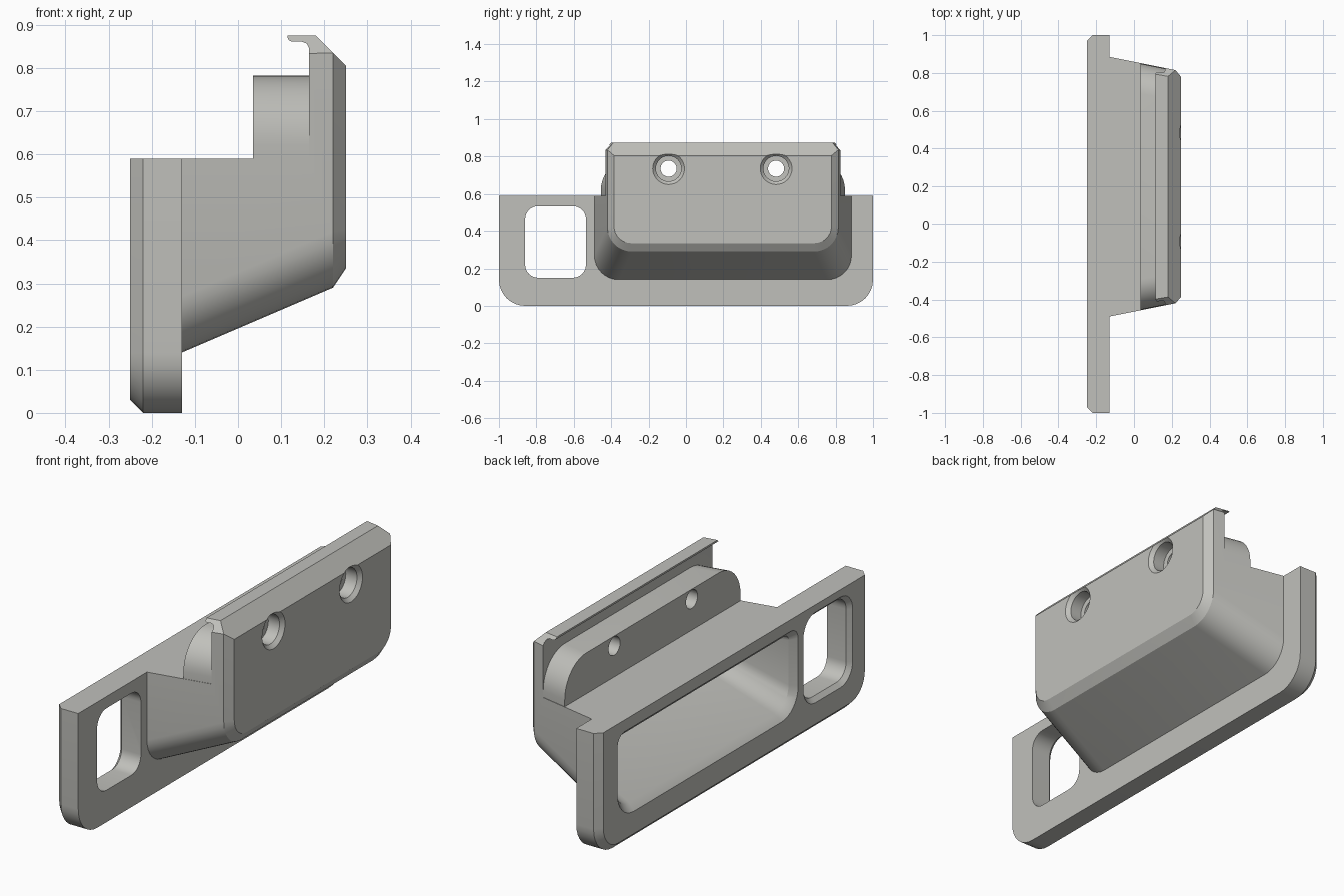
import bpy, bmesh, math

if "Cube" in bpy.data.objects:
    bpy.data.objects.remove(bpy.data.objects["Cube"])


def outline(x, y0, y1, z0, z1, rb=0.0, rt=0.0, nb=8, nt=0):
    """Rectangle in the YZ plane at x; rb / rt are bottom / top corner radii."""
    pts = []
    corners = [(y0, z0, 1, 1, rb, nb, 180), (y1, z0, -1, 1, rb, nb, 270),
               (y1, z1, -1, -1, rt, nt, 0), (y0, z1, 1, -1, rt, nt, 90)]
    for cy, cz, sy, sz, r, n, start in corners:
        if n == 0:
            pts.append((x, cy, cz))
            continue
        for i in range(n + 1):
            a = math.radians(start + 90 * i / n)
            pts.append((x, cy + sy * r + r * math.cos(a), cz + sz * r + r * math.sin(a)))
    return pts


def circle(x, y, z, r, n=32):
    return [(x, y + r * math.cos(2 * math.pi * i / n), z + r * math.sin(2 * math.pi * i / n))
            for i in range(n)]


def loft(name, sections):
    """Closed solid through sections that share a point count."""
    bm = bmesh.new()
    rings = [[bm.verts.new(p) for p in s] for s in sections]
    n = len(rings[0])
    for a, b in zip(rings, rings[1:]):
        for i in range(n):
            j = (i + 1) % n
            bm.faces.new((a[i], a[j], b[j], b[i]))
    bm.faces.new(rings[0])
    bm.faces.new(rings[-1])
    bmesh.ops.recalc_face_normals(bm, faces=bm.faces)
    mesh = bpy.data.meshes.new(name)
    bm.to_mesh(mesh)
    bm.free()
    ob = bpy.data.objects.new(name, mesh)
    bpy.context.collection.objects.link(ob)
    return ob


def prism(name, profile):
    """XZ profile extruded along the whole width."""
    return loft(name, [[(x, y, z) for x, z in profile] for y in (-1.5, 1.5)])


def combine(target, tool, operation):
    mod = target.modifiers.new("combine", 'BOOLEAN')
    mod.operation = operation
    mod.solver = 'EXACT'
    mod.object = tool
    bpy.context.view_layer.objects.active = target
    bpy.ops.object.modifier_apply(modifier=mod.name)
    bpy.data.objects.remove(tool, do_unlink=True)


TOP = 0.59

# Mounting plate with chamfered back edge (trimmed to height below)
housing = loft("recessed_housing", [
    outline(-0.25, -0.97, 0.97, 0.03, 0.7, 0.11),
    outline(-0.22, -1, 1, 0, 0.7, 0.14),
    outline(-0.13, -1, 1, 0, 0.7, 0.14)])

# Tapered bin with chamfered front panel
body = loft("bin", [
    outline(-0.20, -0.49, 0.885, 0.14, 0.875, 0.13, 0.05, 8, 1),
    outline(-0.13, -0.49, 0.885, 0.14, 0.875, 0.13, 0.05, 8, 1),
    outline(0.22, -0.42, 0.815, 0.29, 0.875, 0.13, 0.04, 8, 1),
    outline(0.25, -0.385, 0.778, 0.335, 0.875, 0.09, 0.02, 8, 1)])
combine(housing, body, 'UNION')

# Step behind the front panel, leaving a thin hooked lip on top
step = prism("step_cutter", [
    (-0.5, TOP), (0.165, TOP), (0.165, 0.845), (0.16, 0.856), (0.148, 0.861),
    (0.125, 0.861), (0.118, 0.864), (0.115, 0.87), (0.115, 1), (-0.5, 1)])
combine(housing, step, 'DIFFERENCE')

# Sloped top edge of the front panel
slope = prism("slope_cutter", [(0.17, 0.885), (0.26, 0.795), (0.4, 0.795), (0.4, 1), (0.17, 1)])
combine(housing, slope, 'DIFFERENCE')

# Rounded screw block behind the panel
block = loft("screw_block", [
    outline(0.035, -0.455, 0.850, 0.57, 0.782, 0, 0.16, 0, 10),
    outline(0.175, -0.427, 0.822, 0.57, 0.782, 0, 0.16, 0, 10)])
combine(housing, block, 'UNION')

# Hollow pocket open at the back with a chamfered rim
pocket = loft("pocket_cutter", [
    outline(-0.26, -0.485, 0.875, 0.125, 0.545, 0.13, 0.06, 8, 4),
    outline(-0.22, -0.447, 0.837, 0.165, 0.505, 0.10, 0.03, 8, 4),
    outline(0.165, -0.370, 0.765, 0.33, 0.505, 0.08, 0.03, 8, 4)])
combine(housing, pocket, 'DIFFERENCE')

# Rounded rectangular window with a chamfered back rim
window = loft("window_cutter", [
    outline(-0.26, -0.89, -0.505, 0.12, 0.565, 0.10, 0.10, 8, 8),
    outline(-0.23, -0.86, -0.535, 0.15, 0.535, 0.07, 0.07, 8, 8),
    outline(-0.10, -0.86, -0.535, 0.15, 0.535, 0.07, 0.07, 8, 8)])
combine(housing, window, 'DIFFERENCE')

# Two counterbored screw holes
for y in (-0.093, 0.482):
    hole = loft("screw_hole_cutter", [
        circle(x, y, 0.735, r) for x, r in
        ((0.27, 0.105), (0.233, 0.068), (0.175, 0.068), (0.174, 0.043), (0.0, 0.043))])
    combine(housing, hole, 'DIFFERENCE')

# Single grey plastic finish
grey = bpy.data.materials.new("light_grey_plastic")
grey.diffuse_color = (0.53, 0.53, 0.50, 1)
grey.use_nodes = True
grey.node_tree.nodes["Principled BSDF"].inputs["Base Color"].default_value = grey.diffuse_color
housing.data.materials.clear()
housing.data.materials.append(grey)
for p in housing.data.polygons:
    p.material_index = 0

bpy.context.view_layer.objects.active = housing
housing.select_set(True)
bpy.ops.object.shade_smooth_by_angle(angle=math.radians(25))
